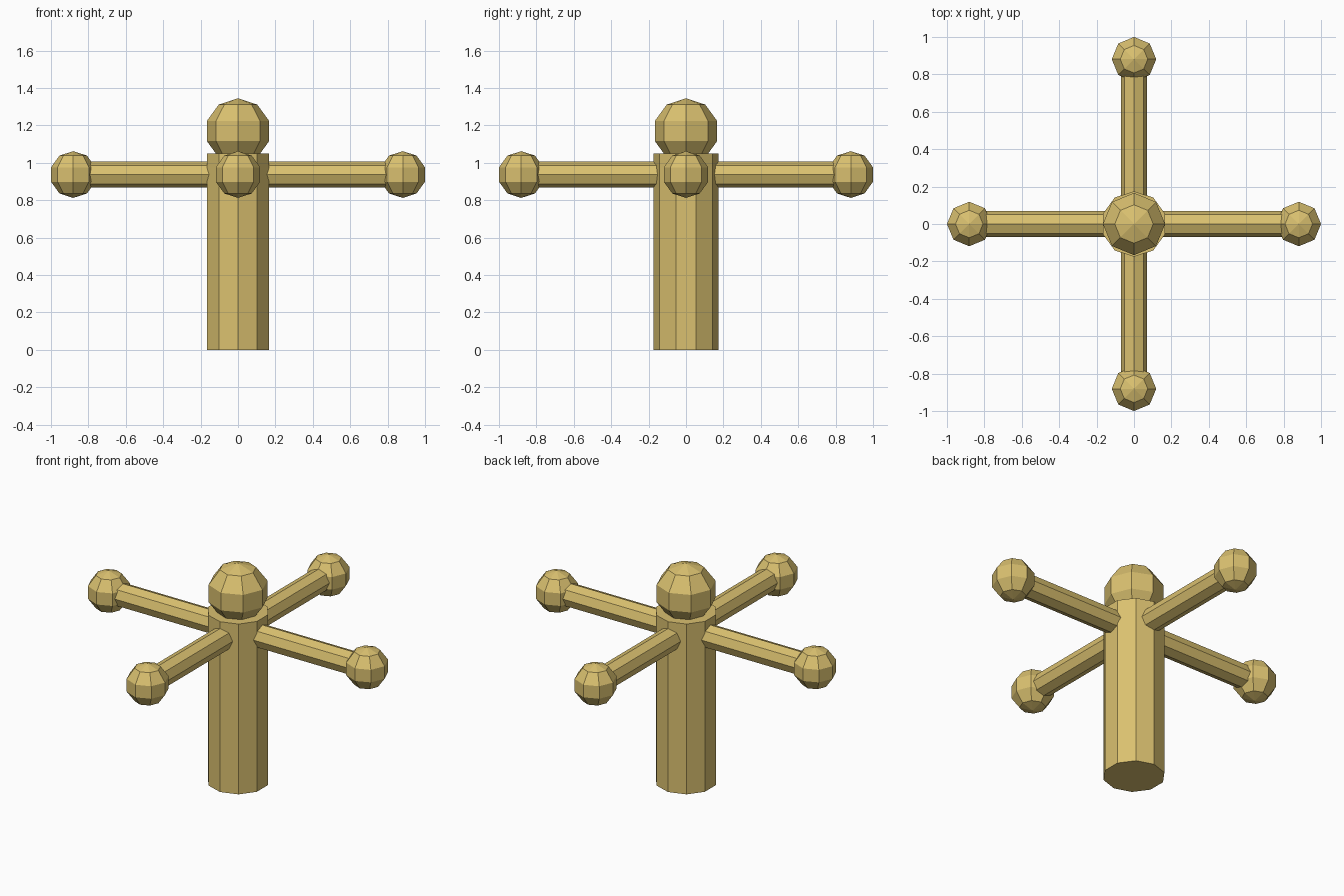
import bpy
from math import pi

if "Cube" in bpy.data.objects:
    bpy.data.objects.remove(bpy.data.objects["Cube"])

POST_R, POST_H = 0.175, 1.05
ARM_Z, ARM_R, ARM_REACH = 0.9375, 0.07, 0.881
KNOB_R = 0.125

brass = bpy.data.materials.new("pale brass")
brass.diffuse_color = (0.70, 0.53, 0.16, 1)
brass.use_nodes = True
brass.node_tree.nodes["Principled BSDF"].inputs["Base Color"].default_value = brass.diffuse_color


def finish(name):
    ob = bpy.context.object
    ob.name = name
    ob.data.materials.append(brass)
    return ob


def ball(name, radius, loc):
    bpy.ops.mesh.primitive_uv_sphere_add(segments=8, ring_count=5, radius=radius, location=loc)
    return finish(name)


def rod(name, sides, radius, length, loc, rot=(0, 0, 0)):
    bpy.ops.mesh.primitive_cylinder_add(vertices=sides, radius=radius, depth=length,
                                        location=loc, rotation=rot)
    return finish(name)


# Ten-sided post with a faceted ball on top
rod("post", 10, POST_R, POST_H, (0, 0, POST_H / 2))
ball("top_ball", 0.175, (0, 0, 1.17))

# Four arms, each from the post centre to a knob
for name, dx, dy in (("right", 1, 0), ("back", 0, 1), ("left", -1, 0), ("front", 0, -1)):
    half = ARM_REACH / 2
    rot = (0, pi / 2, 0) if dx else (pi / 2, 0, 0)
    rod(name + "_arm", 8, ARM_R, ARM_REACH, (dx * half, dy * half, ARM_Z), rot)
    ball(name + "_knob", KNOB_R, (dx * ARM_REACH, dy * ARM_REACH, ARM_Z))
